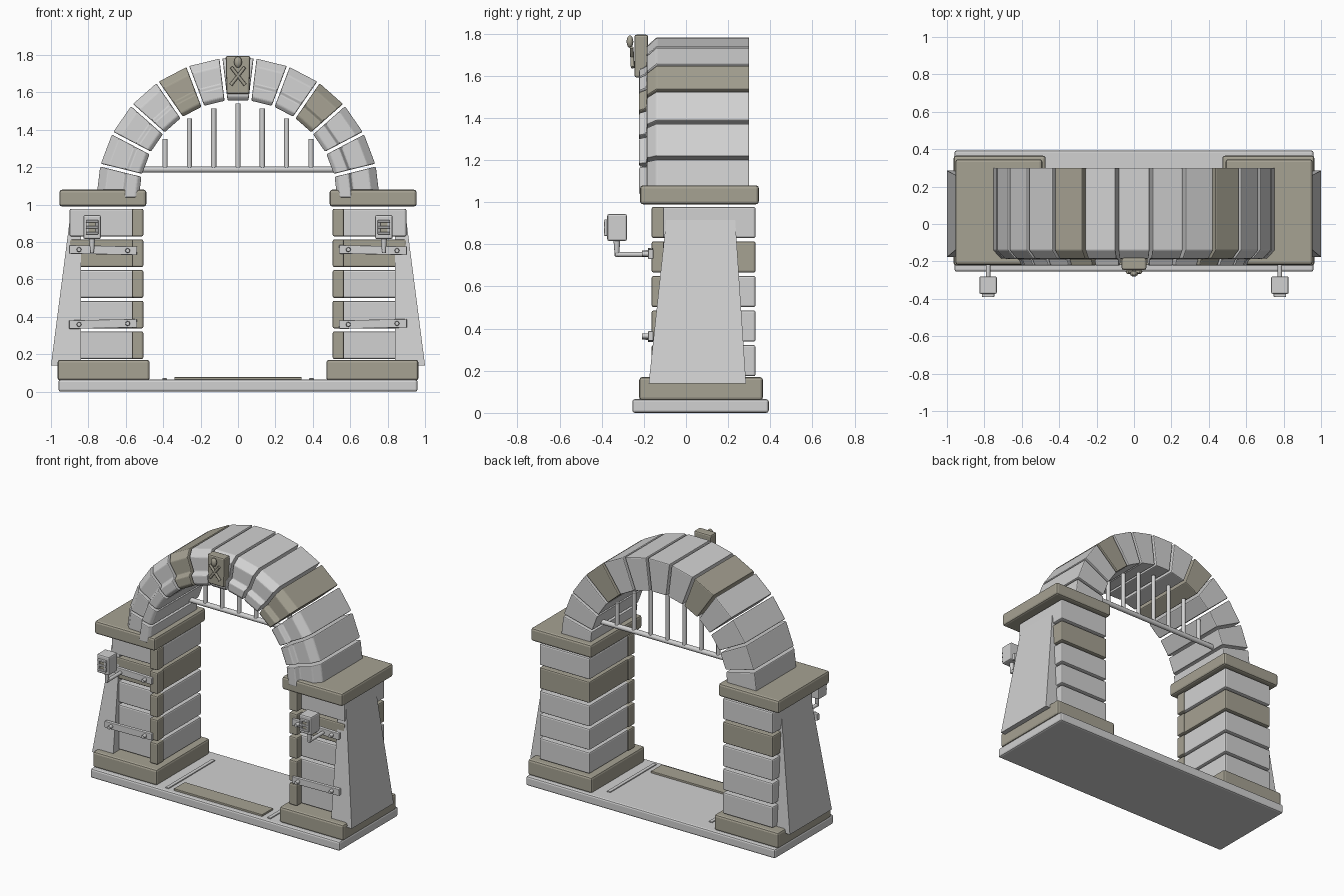
import bpy, bmesh, math
from mathutils import Vector, Matrix

if "Cube" in bpy.data.objects:
    bpy.data.objects.remove(bpy.data.objects["Cube"])


def material(name, rgb):
    m = bpy.data.materials.new(name)
    m.diffuse_color = (*rgb, 1)
    m.use_nodes = True
    m.node_tree.nodes["Principled BSDF"].inputs["Base Color"].default_value = m.diffuse_color
    return m


LIGHT = material("light_stone", (0.64, 0.64, 0.64))
TAN = material("tan_stone", (0.38, 0.36, 0.29))


def finish(name, bm, mat, bevel=0.0, smooth=False):
    bmesh.ops.recalc_face_normals(bm, faces=bm.faces)
    me = bpy.data.meshes.new(name)
    bm.to_mesh(me)
    bm.free()
    me.materials.append(mat)
    ob = bpy.data.objects.new(name, me)
    bpy.context.collection.objects.link(ob)
    if bevel:
        b = ob.modifiers.new("bevel", 'BEVEL')
        b.width = bevel
        b.segments = 2
        b.limit_method = 'ANGLE'
    if smooth:
        for p in me.polygons:
            p.use_smooth = len(p.vertices) == 4
    return ob


def box(name, x, y, z, mat, bevel=0.01, tilt=0.0):
    """Box from (low, high) ranges, optionally tilted about y."""
    bm = bmesh.new()
    bmesh.ops.create_cube(bm, size=1)
    lo, hi = (Vector(v) for v in zip(*(sorted(r) for r in (x, y, z))))
    c = (lo + hi) / 2
    for v in bm.verts:
        v.co = Vector([a * b for a, b in zip(v.co, hi - lo)])
    bm.transform(Matrix.Translation(c) @ Matrix.Rotation(tilt, 4, 'Y'))
    return finish(name, bm, mat, bevel)


def rod(name, a, b, r, mat, r2=None, sides=12):
    a, b = Vector(a), Vector(b)
    bm = bmesh.new()
    bmesh.ops.create_cone(bm, cap_ends=True, segments=sides, radius1=r,
                          radius2=r if r2 is None else r2, depth=(b - a).length)
    rot = (b - a).to_track_quat('Z', 'Y').to_matrix().to_4x4()
    bm.transform(Matrix.Translation((a + b) / 2) @ rot)
    return finish(name, bm, mat, 0, True)


# Ground slab with inlays
box("base_slab", (-0.96, 0.96), (-0.255, 0.393), (0, 0.065), LIGHT, 0.012)
box("threshold_plate", (-0.34, 0.34), (-0.22, -0.10), (0.06, 0.078), TAN, 0.003)

# Both pillars, mirrored by the sign s
for s, side in ((-1, "left"), (1, "right")):
    def X(a, b):
        return (s * a, s * b)

    box(side + "_threshold_strip", X(0.38, 0.405), (-0.22, 0.29), (0.06, 0.072), LIGHT, 0.002)
    box(side + "_plinth", X(0.472, 0.965), (-0.222, 0.365), (0.06, 0.17), TAN, 0.014)
    box(side + "_cap", X(0.49, 0.955), (-0.218, 0.346), (0.99, 1.08), TAN, 0.014)

    # Stone courses with proud corner stones
    for i in range(5):
        z = (0.174 + i * 0.164, 0.322 + i * 0.164)
        mat = TAN if i == 3 else LIGHT
        box(f"{side}_course_{i}", X(0.513, 0.90), (-0.11, 0.33), z, mat, 0.009)
        box(f"{side}_corner_stone_{i}", X(0.506, 0.568), (-0.163, -0.09), z, TAN, 0.009)

    # Sloping buttress on the outer side
    bm = bmesh.new()
    rings = []
    for z, xo, y0, y1 in ((0.14, 1.0, -0.177, 0.285), (0.97, 0.893, -0.088, 0.23)):
        rings.append([bm.verts.new((s * px, py, z)) for px, py in
                      ((0.84, y0), (xo, y0), (xo, y1), (0.84, y1))])
    bm.faces.new(rings[0])
    bm.faces.new(rings[1])
    for i in range(4):
        j = (i + 1) % 4
        bm.faces.new((rings[0][i], rings[0][j], rings[1][j], rings[1][i]))
    finish(side + "_buttress", bm, LIGHT)

    # Straps with studs
    for z, tilt in ((0.757, 0.02), (0.362, -0.02)):
        box(f"{side}_strap_{z}", X(0.54, 0.903), (-0.18, -0.155), (z - 0.023, z + 0.023),
            LIGHT, 0.004, tilt)
        for x in (0.59, 0.85):
            zs = z - math.sin(tilt) * (s * x - s * 0.72)
            rod(f"{side}_stud", (s * x, -0.17, zs), (s * x, -0.208, zs), 0.014, LIGHT, 0.011, 8)

    # Lantern on a bent arm
    c = 0.78
    rod(side + "_lantern_arm", (s * c, -0.16, 0.752), (s * c, -0.335, 0.752), 0.012, LIGHT)
    rod(side + "_lantern_stem", (s * c, -0.328, 0.742), (s * c, -0.328, 0.83), 0.010, LIGHT, 0.017)
    box(side + "_lantern", X(c - 0.047, c + 0.047), (-0.374, -0.28), (0.816, 0.944), LIGHT, 0.009)
    for x in (-0.026, 0.026):
        box(side + "_lantern_frame_post", X(c + x - 0.007, c + x + 0.007), (-0.388, -0.37),
            (0.84, 0.918), LIGHT, 0.003)
    for z in (0.847, 0.879, 0.911):
        box(side + "_lantern_frame_rail", X(c - 0.033, c + 0.033), (-0.39, -0.37),
            (z - 0.006, z + 0.006), LIGHT, 0.003)
    box(side + "_lantern_pane", X(c - 0.026, c + 0.026), (-0.379, -0.372), (0.845, 0.913), TAN, 0)

# Arch of thirteen stones: (radius, y) section with a front lip and chamfer
CZ, N, HALF_GAP = 1.03, 13, 0.008
SECTION = ((0.53, 0.30), (0.757, 0.30), (0.757, -0.14), (0.715, -0.185),
           (0.62, -0.188), (0.605, -0.222), (0.55, -0.222), (0.53, -0.205))
step = math.pi / N
for i in range(N):
    bm = bmesh.new()
    ends = []
    for k, off in ((i, HALF_GAP), (i + 1, -HALF_GAP)):
        a = -math.pi / 2 + k * step
        ends.append([bm.verts.new((r * math.sin(a) + off * math.cos(a), y,
                                   CZ + r * math.cos(a) - off * math.sin(a)))
                     for r, y in SECTION])
    bm.faces.new(ends[0])
    bm.faces.new(ends[1])
    for p in range(len(SECTION)):
        q = (p + 1) % len(SECTION)
        bm.faces.new((ends[0][p], ends[0][q], ends[1][q], ends[1][p]))
    finish(f"arch_stone_{i}", bm, TAN if i in (4, 9) else LIGHT, 0.006)

# Keystone block with a crossed ornament
key = box("keystone", (-0.066, 0.066), (-0.245, -0.18), (1.592, 1.795), TAN, 0.01)
for v in key.data.vertices:
    if v.co.z < 1.7:
        v.co.x *= 0.92
for s in (-1, 1):
    rod("ornament_bar", (s * 0.038, -0.253, 1.64), (-s * 0.036, -0.258, 1.735), 0.009, TAN, None, 8)
bm = bmesh.new()
bmesh.ops.create_uvsphere(bm, u_segments=12, v_segments=8, radius=1)
bm.transform(Matrix.Translation((0, -0.266, 1.762)) @ Matrix.Diagonal((0.021, 0.016, 0.03, 1)))
finish("ornament_knob", bm, TAN, 0, True)

# Grille under the arch
rod("grille_rail", (-0.53, 0.2, 1.188), (0.53, 0.2, 1.188), 0.017, LIGHT)
for i in range(-3, 4):
    top = (1.54, 1.515, 1.46, 1.35)[abs(i)]
    rod("grille_bar", (i * 0.13, 0.2, 1.188), (i * 0.13, 0.2, top), 0.014, LIGHT)
